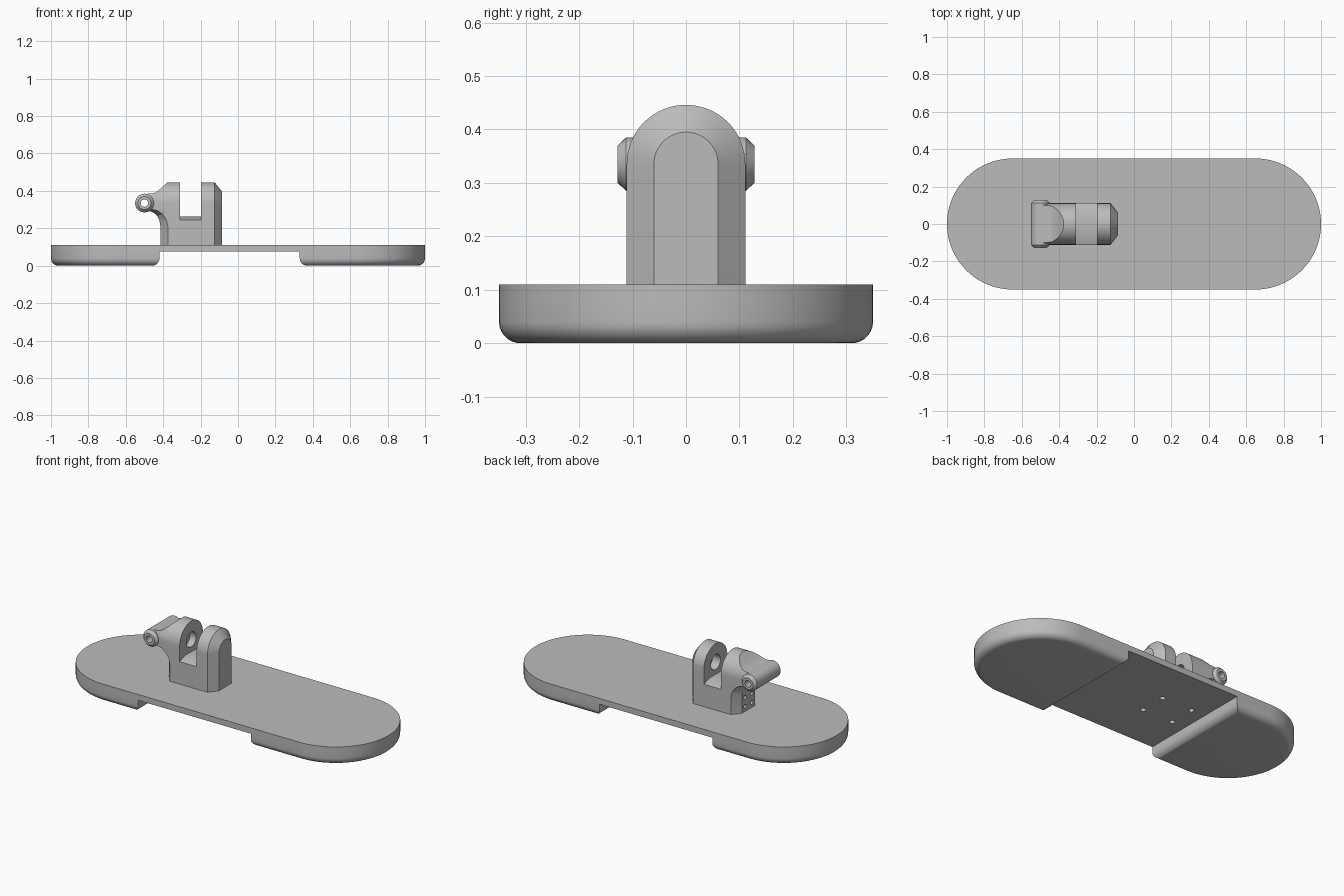
import bpy, bmesh, math
from mathutils import Matrix, Vector

old = bpy.data.objects.get("Cube")
if old:
    bpy.data.objects.remove(old, do_unlink=True)

grey = bpy.data.materials.new("mid_grey")
grey.use_nodes = True
COLOUR = (0.5, 0.5, 0.5, 1)
grey.diffuse_color = COLOUR
grey.node_tree.nodes["Principled BSDF"].inputs["Base Color"].default_value = COLOUR


def finish(name, bm):
    bmesh.ops.recalc_face_normals(bm, faces=bm.faces)
    mesh = bpy.data.meshes.new(name)
    bm.to_mesh(mesh)
    bm.free()
    mesh.materials.append(grey)
    obj = bpy.data.objects.new(name, mesh)
    bpy.context.scene.collection.objects.link(obj)
    return obj


def loft(name, rings, triangulate=False):
    """Solid through matching rings of points, capped at both ends."""
    bm = bmesh.new()
    loops = [[bm.verts.new(p) for p in ring] for ring in rings]
    n = len(loops[0])
    for a, b in zip(loops, loops[1:]):
        for i in range(n):
            j = (i + 1) % n
            bm.faces.new((a[i], a[j], b[j], b[i]))
    bm.faces.new(loops[0])
    bm.faces.new(loops[-1])
    if triangulate:
        bmesh.ops.triangulate(bm, faces=bm.faces)
    return finish(name, bm)


def rod(name, axis, centre, stations, sides=32):
    """Turned solid: stations are (distance along axis, radius)."""
    turn = Vector((0, 0, 1)).rotation_difference(Vector(axis)).to_matrix().to_4x4()
    place = Matrix.Translation(centre) @ turn
    angles = [math.tau * i / sides for i in range(sides)]
    return loft(name, [[place @ Vector((r * math.cos(a), r * math.sin(a), d)) for a in angles]
                       for d, r in stations])


def combine(target, tool, operation):
    mod = target.modifiers.new(operation, 'BOOLEAN')
    mod.object, mod.operation, mod.solver = tool, operation, 'EXACT'
    bpy.context.view_layer.objects.active = target
    bpy.ops.object.modifier_apply(modifier=mod.name)


def cut(targets, tool, operation='DIFFERENCE'):
    for target in targets:
        combine(target, tool, operation)
    bpy.data.objects.remove(tool, do_unlink=True)


def smooth(obj):
    bpy.ops.object.select_all(action='DESELECT')
    obj.select_set(True)
    bpy.context.view_layer.objects.active = obj
    bpy.ops.object.shade_smooth_by_angle(angle=math.radians(25))


# Base plate and the two rounded pads beneath its ends
HALF, RADIUS, PLATE_Z, TOP_Z = 1.0, 0.35, 0.075, 0.11
SEGS = 40


def end_arc(side):
    angles = [math.pi * (i / SEGS - 0.5) for i in range(SEGS + 1)]
    return [(side * (HALF - RADIUS + RADIUS * math.cos(a)), side * RADIUS * math.sin(a))
            for a in angles]


outline = end_arc(1) + end_arc(-1)
plate = loft("base_plate", [[(x, y, z) for x, y in outline] for z in (PLATE_Z, TOP_Z)])

for name, side, inner in (("left_pad", 1, 0.33), ("right_pad", -1, -0.42)):
    shape = end_arc(side) + [(inner, side * RADIUS), (inner, -side * RADIUS)]
    pad = loft(name, [[(x, y, z) for x, y in shape] for z in (0, PLATE_Z)])
    bm = bmesh.new()
    bm.from_mesh(pad.data)
    rim = [e for e in bm.edges if all(v.co.z < 0.001 for v in e.verts)]
    bmesh.ops.bevel(bm, geom=rim, offset=0.04, segments=7, profile=0.5, affect='EDGES')
    bm.to_mesh(pad.data)
    bm.free()
    smooth(pad)


# Bracket: arched block with a bevelled outer end
AXIS_Z = 0.335


def arch(x, half):
    pts = [(x, half, TOP_Z - 0.005)]
    for i in range(33):
        a = math.pi * i / 32
        pts.append((x, half * math.cos(a), AXIS_Z + half * math.sin(a)))
    return pts + [(x, -half, TOP_Z - 0.005)]


bracket = loft("bracket", [arch(-0.5, 0.111), arch(-0.125, 0.111), arch(-0.085, 0.06)])

# Side profile of the bracket, with its underside chamfered towards both flanks
top = [(-0.05, 0.0), (-0.05, 0.47), (-0.36, 0.47), (-0.376, 0.446), (-0.415, 0.411),
       (-0.44, 0.392), (-0.46, 0.386), (-0.495, 0.384)]
under = [(-0.495, 0.292), (-0.468, 0.291), (-0.447, 0.281), (-0.431, 0.265),
         (-0.42, 0.242), (-0.415, 0.21), (-0.415, 0.0)]
flank = [(-0.495, 0.296), (-0.455, 0.303), (-0.425, 0.296), (-0.40, 0.28),
         (-0.378, 0.252), (-0.368, 0.215), (-0.368, 0.0)]
side_rings = [[(x, y, z) for x, z in top + low]
              for y, low in ((-0.12, flank), (-0.06, under), (0.06, under), (0.12, flank))]
cut([bracket], loft("side_profile", side_rings, True), 'INTERSECT')

# Cross tube with bevelled ends
tube = rod("cross_tube", (0, 1, 0), (-0.5, 0, AXIS_Z),
           [(-0.128, 0.035), (-0.112, 0.05), (0.112, 0.05), (0.128, 0.035)])
cut([bracket], tube, 'UNION')
cut([bracket], rod("tube_bore", (0, 1, 0), (-0.5, 0, AXIS_Z), [(-0.2, 0.02), (0.2, 0.02)], 24))

# Slot between the two arms, its floor falling away to the flanks
slot = [(-0.13, 0.238), (-0.06, 0.262), (0.06, 0.262), (0.13, 0.238), (0.13, 0.6), (-0.13, 0.6)]
cut([bracket], loft("slot", [[(x, y, z) for y, z in slot] for x in (-0.31, -0.197)]))
cut([bracket], rod("pivot_bore", (1, 0, 0), (-0.25, 0, AXIS_Z), [(-0.1, 0.045), (0.105, 0.045)]))

# Screw holes up through the plate, and small holes in the end face
for x in (-0.33, -0.13):
    for y in (-0.08, 0.08):
        cut([plate, bracket], rod("screw_hole", (0, 0, 1), (x, y, 0.05), [(0, 0.015), (0.15, 0.015)], 20))
for y in (-0.032, 0.032):
    for z in (0.14, 0.195):
        cut([bracket], rod("end_hole", (1, 0, 0), (-0.45, y, z), [(0, 0.012), (0.09, 0.012)], 16))

smooth(plate)
smooth(bracket)
